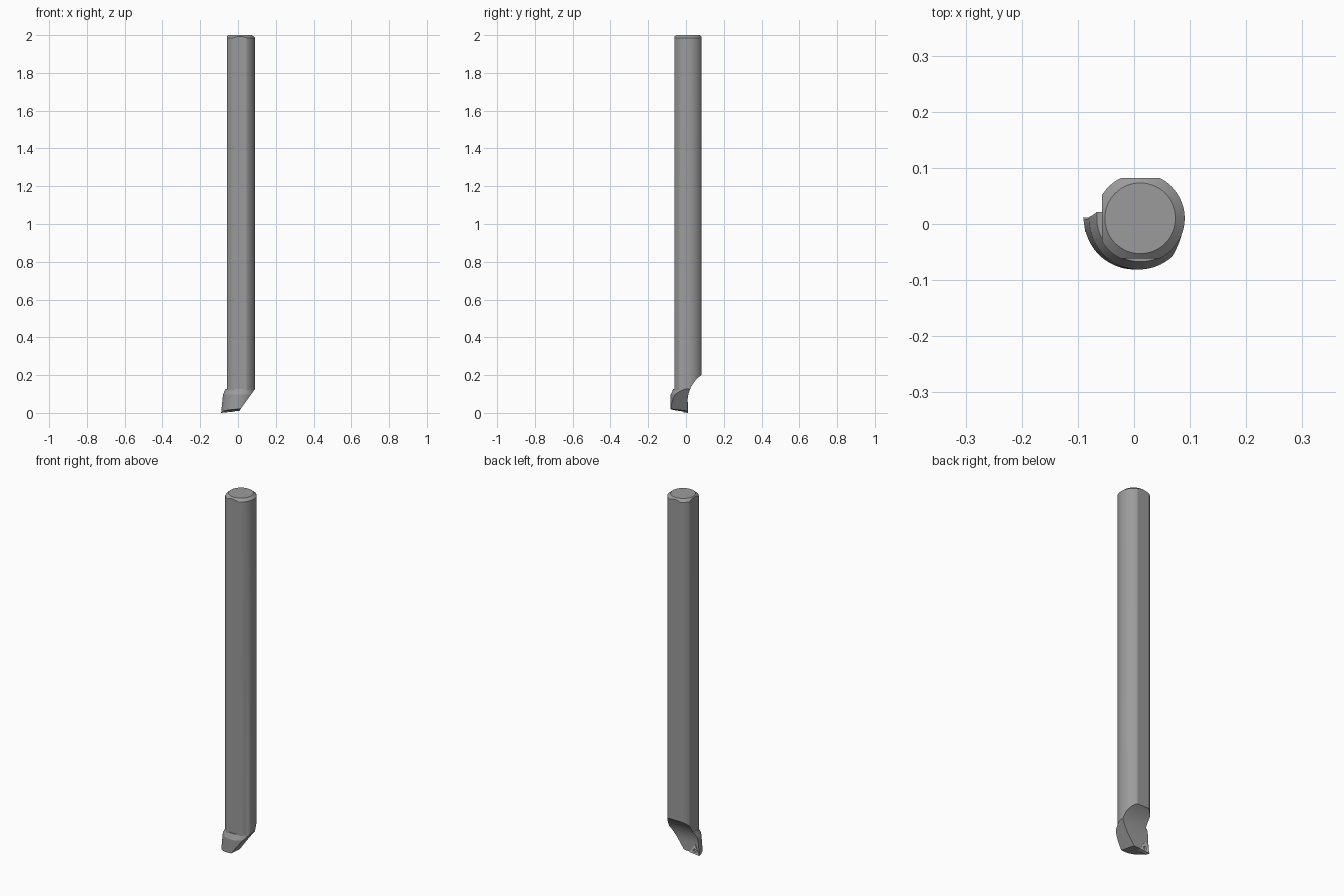
import bpy, bmesh, math
from mathutils import Vector

if "Cube" in bpy.data.objects:
    bpy.data.objects.remove(bpy.data.objects["Cube"])

SEG = 96


def material(name, value):
    mat = bpy.data.materials.new(name)
    mat.diffuse_color = (value, value, value, 1)
    mat.use_nodes = True
    mat.node_tree.nodes["Principled BSDF"].inputs["Base Color"].default_value = mat.diffuse_color
    return mat


DARK = material("dark_steel", 0.33)
LIGHT = material("light_carbide", 0.6)


def make_object(name, bm, mat=DARK):
    bmesh.ops.recalc_face_normals(bm, faces=bm.faces[:])
    mesh = bpy.data.meshes.new(name)
    bm.to_mesh(mesh)
    bm.free()
    mesh.materials.append(mat)
    ob = bpy.data.objects.new(name, mesh)
    bpy.context.collection.objects.link(ob)
    return ob


def loft(loops):
    """Closed solid through equal-length loops of points."""
    bm = bmesh.new()
    rings = [[bm.verts.new(p) for p in loop] for loop in loops]
    n = len(rings[0])
    for a, b in zip(rings, rings[1:]):
        for i in range(n):
            j = (i + 1) % n
            bm.faces.new((a[i], a[j], b[j], b[i]))
    bm.faces.new(rings[0][::-1])
    bm.faces.new(rings[-1])
    return bm


def circle_z(cx, cy, r, z, n=SEG):
    return [(cx + r * math.cos(2 * math.pi * i / n),
             cy + r * math.sin(2 * math.pi * i / n), z) for i in range(n)]


def circle_y(cx, cz, r, y, n=32):
    return [(cx + r * math.cos(2 * math.pi * i / n), y,
             cz + r * math.sin(2 * math.pi * i / n)) for i in range(n)]


def slice_off(bm, point, normal):
    """Remove everything on the normal side of a plane and cap the cut."""
    res = bmesh.ops.bisect_plane(bm, geom=bm.verts[:] + bm.edges[:] + bm.faces[:],
                                 dist=1e-6, plane_co=Vector(point),
                                 plane_no=Vector(normal).normalized(), clear_outer=True)
    cut = [e for e in res["geom_cut"] if isinstance(e, bmesh.types.BMEdge)]
    bmesh.ops.holes_fill(bm, edges=cut, sides=0)


def boolean(ob, other, operation):
    mod = ob.modifiers.new(operation, 'BOOLEAN')
    mod.operation, mod.object, mod.solver = operation, other, 'EXACT'
    bpy.context.view_layer.objects.active = ob
    bpy.ops.object.modifier_apply(modifier=mod.name)
    bpy.data.objects.remove(other)


def smooth(ob):
    bpy.ops.object.select_all(action='DESELECT')
    ob.select_set(True)
    bpy.context.view_layer.objects.active = ob
    bpy.ops.object.shade_smooth_by_angle(angle=math.radians(20))


# Shank: chamfered round bar with three long flats
CX, CY, R = 0.011, 0.0102, 0.0796
bm = loft([circle_z(CX, CY, R, -0.03), circle_z(CX, CY, R, 1.986),
           circle_z(CX, CY, 0.063, 2.0)])
slice_off(bm, (-0.057, 0, 0), (-1, 0, 0))
slice_off(bm, (0, 0.082, 0), (0, 1, 0))
slice_off(bm, (0, -0.0615, 0), (0, -1, 0))
bar = make_object("bar_body", bm)

# Head: leaning round nose with a chamfered shoulder
head = make_object("head", loft([
    circle_z(-0.004, 0.007, 0.088, -0.03), circle_z(0.0085, 0.007, 0.088, 0.098),
    circle_z(0.0112, 0.0104, 0.0775, 0.126)]))
boolean(bar, head, 'UNION')

# Diagonal clearance on the right and relieved end face
bm = bmesh.new()
bm.from_mesh(bar.data)
slice_off(bm, (0.09, 0, 0.127), (0.119, 0, -0.085))
slice_off(bm, (-0.09, 0.01, 0.004), (0.06, -0.12, -1))
bm.to_mesh(bar.data)
bm.free()

# Chip pocket: flat face running out through a concave arc
RP, Y0, Z0 = 0.171, 0.0085, 0.06
prof = [(0.3, -0.1), (Y0, -0.1)]
for i in range(21):
    a = math.radians(62 * i / 20)
    prof.append((Y0 + RP * (1 - math.cos(a)), Z0 + RP * math.sin(a)))
prof.append((0.3, prof[-1][1]))
pocket = make_object("pocket_cutter", loft([[(x, y, z) for y, z in prof] for x in (-0.3, 0.3)]))
boolean(bar, pocket, 'DIFFERENCE')

# Cutting insert: triangular plate with relief and a screw hole
TRI = [(-0.0905, 0.0), (-0.028, 0.006), (-0.064, 0.057)]
mx, mz = (sum(p[k] for p in TRI) / 3 for k in (0, 1))


def triangle(y, s):
    return [(mx + (x - mx) * s, y, mz + (z - mz) * s) for x, z in TRI]


insert = make_object("cutting_insert",
                     loft([triangle(-0.014, 0.88), triangle(0.0115, 1.0)]), LIGHT)
hole = make_object("hole_cutter", loft([circle_y(mx, mz, 0.008, -0.008),
                                        circle_y(mx, mz, 0.011, 0.02)]), LIGHT)
boolean(insert, hole, 'DIFFERENCE')
smooth(insert)

# Recess in the bar beneath the hole, then the screw head
recess = make_object("recess_cutter", loft([circle_y(mx, mz, 0.012, -0.009),
                                            circle_y(mx, mz, 0.012, 0.03)]))
boolean(bar, recess, 'DIFFERENCE')
smooth(bar)
screw = make_object("insert_screw", loft([circle_y(mx, mz, 0.0075, -0.0085),
                                          circle_y(mx, mz, 0.0075, 0.004)]))
smooth(screw)
